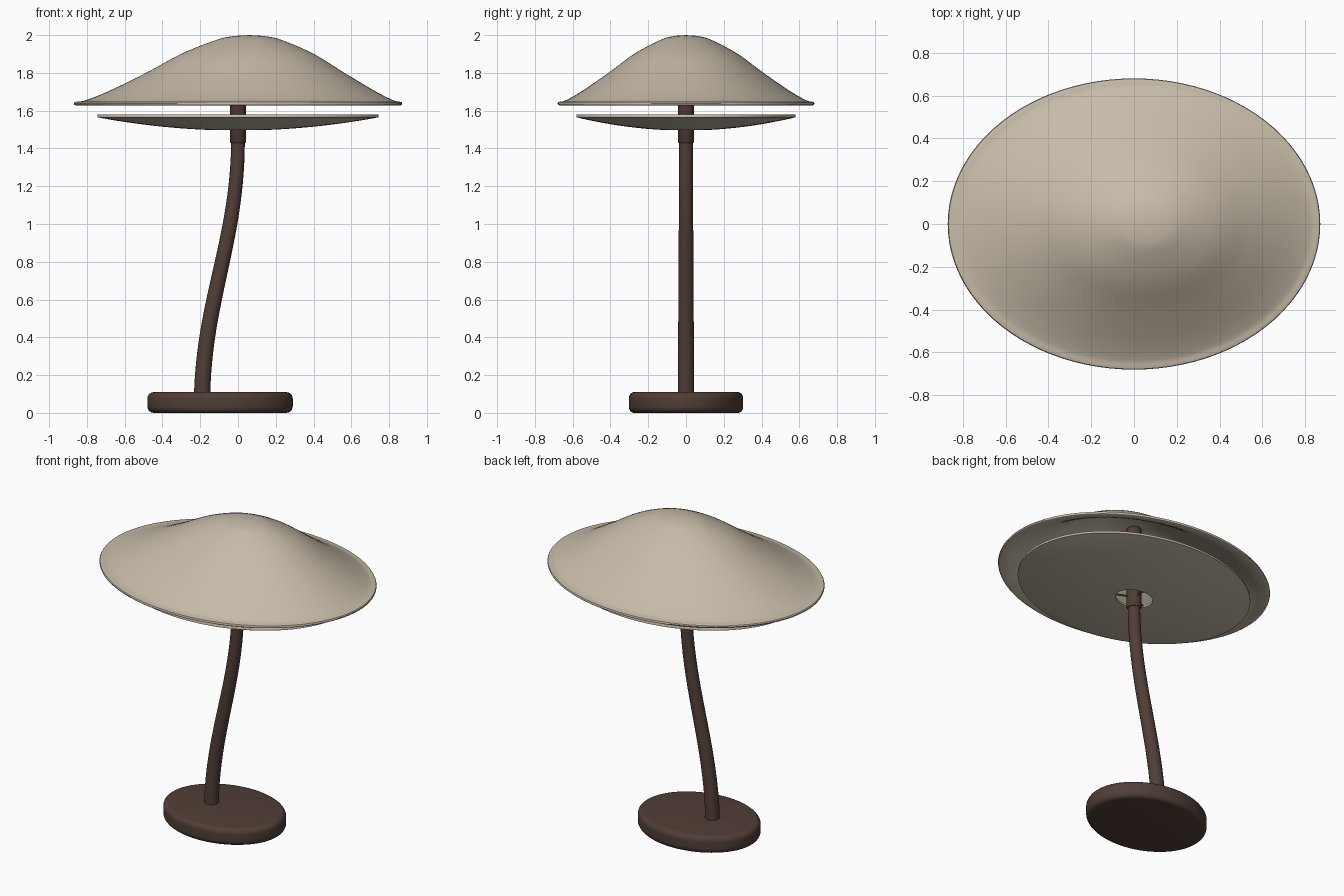
import bpy, bmesh, math
from mathutils import Vector

if "Cube" in bpy.data.objects:
    bpy.data.objects.remove(bpy.data.objects["Cube"])


def material(name, rgb):
    m = bpy.data.materials.new(name)
    m.diffuse_color = (*rgb, 1)
    m.use_nodes = True
    m.node_tree.nodes["Principled BSDF"].inputs["Base Color"].default_value = m.diffuse_color
    return m


BEIGE = material("warm_beige", (0.57, 0.50, 0.395))
BROWN = material("dark_brown", (0.082, 0.048, 0.038))


def finish(name, bm, mat, angle=40):
    bmesh.ops.recalc_face_normals(bm, faces=bm.faces)
    me = bpy.data.meshes.new(name)
    bm.to_mesh(me)
    bm.free()
    ob = bpy.data.objects.new(name, me)
    bpy.context.collection.objects.link(ob)
    me.materials.append(mat)
    bpy.ops.object.select_all(action='DESELECT')
    ob.select_set(True)
    bpy.context.view_layer.objects.active = ob
    bpy.ops.object.shade_smooth_by_angle(angle=math.radians(angle))
    return ob


def smooth(pts, steps=5):
    """Catmull-Rom curve through 2D points."""
    p = [Vector(q) for q in pts]
    p = [2 * p[0] - p[1]] + p + [2 * p[-1] - p[-2]]
    out = []
    for i in range(1, len(p) - 2):
        a, b, c, d = p[i - 1:i + 3]
        for k in range(steps):
            t = k / steps
            out.append(0.5 * (2 * b + (c - a) * t + (2 * a - 5 * b + 4 * c - d) * t * t
                              + (3 * b - a - 3 * c + d) * t ** 3))
    return [tuple(q) for q in out + [p[-2]]]


def oval_lathe(name, profile, rx, ry, mat, cx=0, shift=0, closed=False, n=96):
    """Sweep (radius fraction, z) points round an oval; shift leans the centre in x."""
    bm = bmesh.new()
    rings = []
    for r, z in profile:
        x0 = cx + shift * (1 - min(r, 1) ** 2)
        if r < 1e-5:
            rings.append([bm.verts.new((x0, 0, z))] * n)
        else:
            rings.append([bm.verts.new((x0 + rx * r * math.cos(2 * math.pi * i / n),
                                        ry * r * math.sin(2 * math.pi * i / n), z))
                          for i in range(n)])
    pairs = list(zip(rings, rings[1:])) + ([(rings[-1], rings[0])] if closed else [])
    for a, b in pairs:
        for i in range(n):
            j = (i + 1) % n
            quad = list(dict.fromkeys((a[i], a[j], b[j], b[i])))
            if len(quad) > 2:
                bm.faces.new(quad)
    return finish(name, bm, mat)


def tube(name, rings, mat, n=32):
    """Loft circles given as (centre, radius, axis), capped at both ends."""
    bm = bmesh.new()
    loops = []
    for c, r, axis in rings:
        rot = Vector((0, 0, 1)).rotation_difference(axis)
        loops.append([bm.verts.new(Vector(c) + rot @ Vector((r * math.cos(2 * math.pi * i / n),
                                                             r * math.sin(2 * math.pi * i / n), 0)))
                      for i in range(n)])
    for a, b in zip(loops, loops[1:]):
        for i in range(n):
            j = (i + 1) % n
            bm.faces.new((a[i], a[j], b[j], b[i]))
    bm.faces.new(loops[0][::-1])
    bm.faces.new(loops[-1])
    return finish(name, bm, mat)


# Base: oval slab with rounded edges
R, H, RX = 0.035, 0.11, 0.385
edge = [(1 - (R - R * math.cos(a)) / RX, R + R * math.sin(a))
        for a in (math.radians(-90 + 15 * k) for k in range(7))]
top_edge = [(r, H - z) for r, z in reversed(edge)]
oval_lathe("base", [(0, 0)] + edge + top_edge + [(0, H)], RX, 0.303, BROWN, cx=-0.095)

# Stem: tapered S-curve leaning from the base to the centre
P = [Vector(p) for p in ((-0.19, 0, 0.09), (-0.18, 0, 0.60), (0, 0, 0.92), (0, 0, 1.45))]
rings = []
for k in range(33):
    t = k / 32
    u = 1 - t
    pos = u ** 3 * P[0] + 3 * u * u * t * P[1] + 3 * u * t * t * P[2] + t ** 3 * P[3]
    tan = u * u * (P[1] - P[0]) + 2 * u * t * (P[2] - P[1]) + t * t * (P[3] - P[2])
    rings.append((pos, 0.043 - 0.007 * t, tan.normalized()))
tube("stem", rings, BROWN)

# Collar: straight sleeve rising into the shade
UP = Vector((0, 0, 1))
tube("collar", [((0, 0, z), r, UP) for z, r in
                ((1.43, 0.039), (1.435, 0.043), (1.96, 0.043), (1.965, 0.039))], BROWN)

# Spokes: thin arms from the collar to the diffuser opening
for k in range(3):
    a = math.radians(90 + 120 * k)
    d = Vector((math.cos(a), 0.78 * math.sin(a), 0))
    tube("spoke_%d" % (k + 1), [(d * 0.03 + UP * 1.508, 0.006, d.normalized()),
                                (d * 0.13 + UP * 1.508, 0.006, d.normalized())], BROWN, 12)

# Diffuser: shallow oval dish with a central opening
under = [(0.16 + 0.84 * k / 16, 1.495 + 0.07 * (0.16 + 0.84 * k / 16) ** 2) for k in range(17)]
lip = [(1.0, 1.575), (0.996, 1.58), (0.985, 1.58)]
inner = [(r * 0.98, z + 0.012) for r, z in reversed(under[1:-1])] + [(0.16, 1.508)]
oval_lathe("diffuser_dish", under + lip + inner, 0.745, 0.58, BEIGE, closed=True)

# Shade: bell-shaped oval shell with a flared, rolled rim
bell = smooth([(0, 2.0), (0.1, 1.994), (0.2, 1.974), (0.4, 1.902), (0.6, 1.802),
               (0.8, 1.708), (0.93, 1.657), (0.985, 1.647)])
rim = [(0.996, 1.645), (1.0, 1.638), (0.997, 1.631), (0.988, 1.628), (0.975, 1.629)]
lining = [(r * 0.985, z - 0.018) for r, z in reversed(bell) if r < 0.95]
oval_lathe("shade", bell + rim + lining, 0.87, 0.68, BEIGE, shift=0.06)
